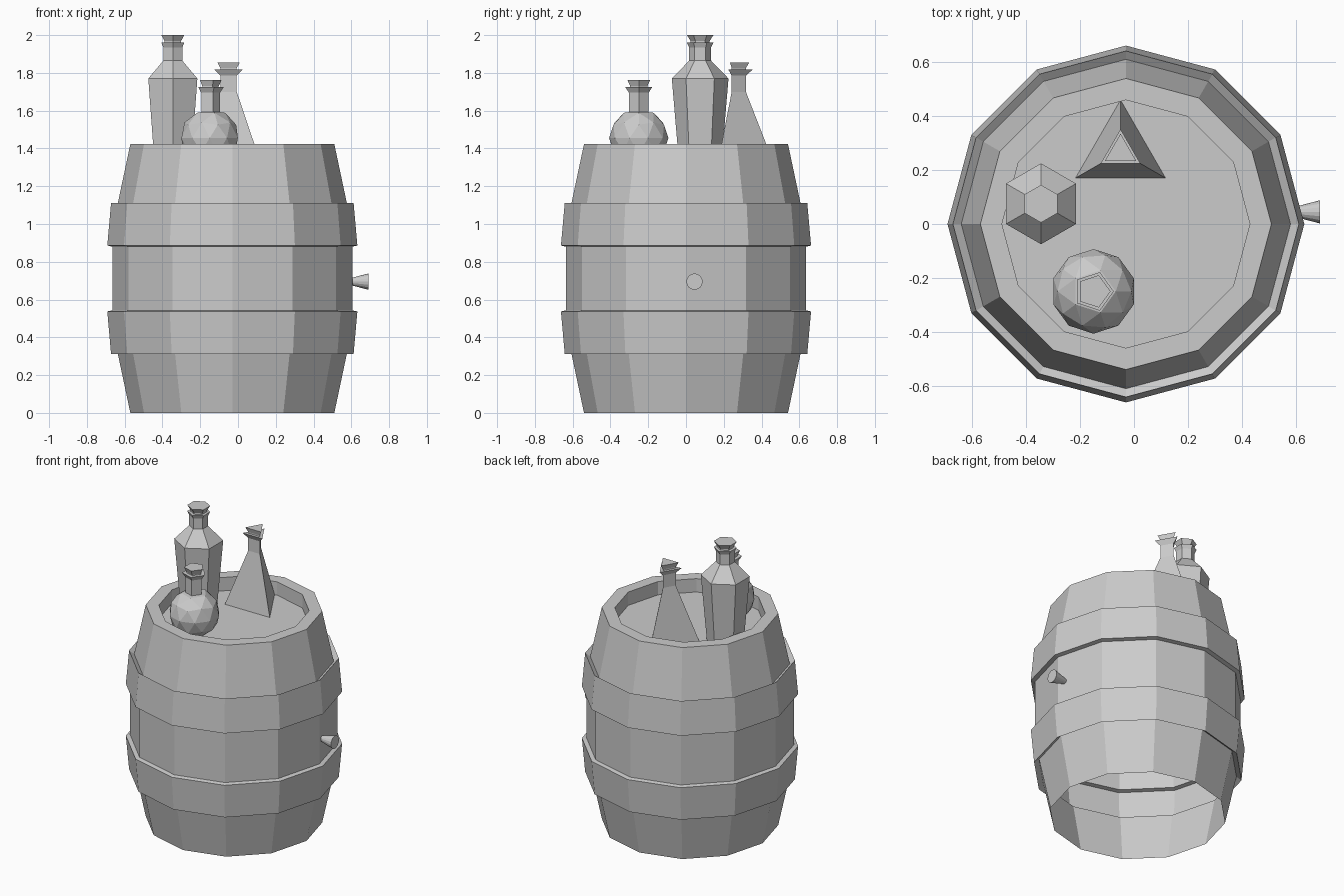
import bpy, bmesh
from math import sin, cos, pi, radians
from mathutils import Matrix, Vector

if "Cube" in bpy.data.objects:
    bpy.data.objects.remove(bpy.data.objects["Cube"])


def finish(name, bm):
    mesh = bpy.data.meshes.new(name)
    bm.to_mesh(mesh)
    bm.free()
    obj = bpy.data.objects.new(name, mesh)
    bpy.context.collection.objects.link(obj)
    return obj


def lathe(name, profile, sides, centre=(0, 0), start=0, cap_end=True, bm=None):
    """Spin (radius, z) points, listed from bottom to top, into flat-faced rings."""
    bm = bm or bmesh.new()
    rings = []
    for r, z in profile:
        angles = [radians(start) + 2 * pi * i / sides for i in range(sides)]
        rings.append([bm.verts.new((centre[0] + r * cos(a), centre[1] + r * sin(a), z))
                      for a in angles])
    for low, high in zip(rings, rings[1:]):
        for i in range(sides):
            j = (i + 1) % sides
            bm.faces.new((low[i], low[j], high[j], high[i]))
    if cap_end:
        bm.faces.new(rings[-1])
    return finish(name, bm)


# Barrel: open-bottomed shell, symmetric in height, with two raised bands
H = 1.423
half = [(0.54, 0), (0.611, 0.335), (0.642, 0.312), (0.662, 0.537), (0.635, 0.543)]
rim_and_lid = [(0.46, H), (0.46, 1.333)]
lathe("barrel", half + [(r, H - z) for r, z in reversed(half)] + rim_and_lid,
      12, (-0.03, 0))

# Side plug
bm = bmesh.new()
place = Matrix.Translation((0.64, 0.045, 0.695)) @ Matrix.Rotation(pi / 2, 4, 'Y')
bmesh.ops.create_cone(bm, cap_ends=True, segments=16, radius1=0.017, radius2=0.043,
                      depth=0.1, matrix=place)
finish("barrel_plug", bm)

# Six-sided bottle with stopper
lathe("tall_bottle", [(0.113, 1.333), (0.15, 1.77), (0.058, 1.865), (0.058, 1.935),
                      (0.07, 1.96), (0.05, 1.96), (0.05, 1.968), (0.07, 2.0)],
      6, (-0.345, 0.075), 90)

# Three-sided flask with stopper
lathe("pyramid_flask", [(0.193, 1.333), (0.05, 1.7), (0.05, 1.785), (0.085, 1.817),
                        (0.05, 1.817), (0.05, 1.825), (0.068, 1.855)],
      3, (-0.05, 0.267), 90)

# Round flask: faceted ball cut flat at the poles, with a five-sided neck
R, mid = 0.157, Vector((-0.15, -0.25, 1.455))
bm = bmesh.new()
bmesh.ops.create_icosphere(bm, subdivisions=2, radius=R, matrix=Matrix.Translation(mid))
poles = [v for v in bm.verts if abs(v.co.z - mid.z) > 0.95 * R]
bmesh.ops.delete(bm, geom=poles, context='VERTS')
lathe("round_flask", [(0.526 * R, mid.z + 0.851 * R), (0.055, 1.592), (0.055, 1.695),
                      (0.075, 1.725), (0.048, 1.725), (0.048, 1.73), (0.063, 1.762)],
      5, mid[:2], 0, bm=bm)
